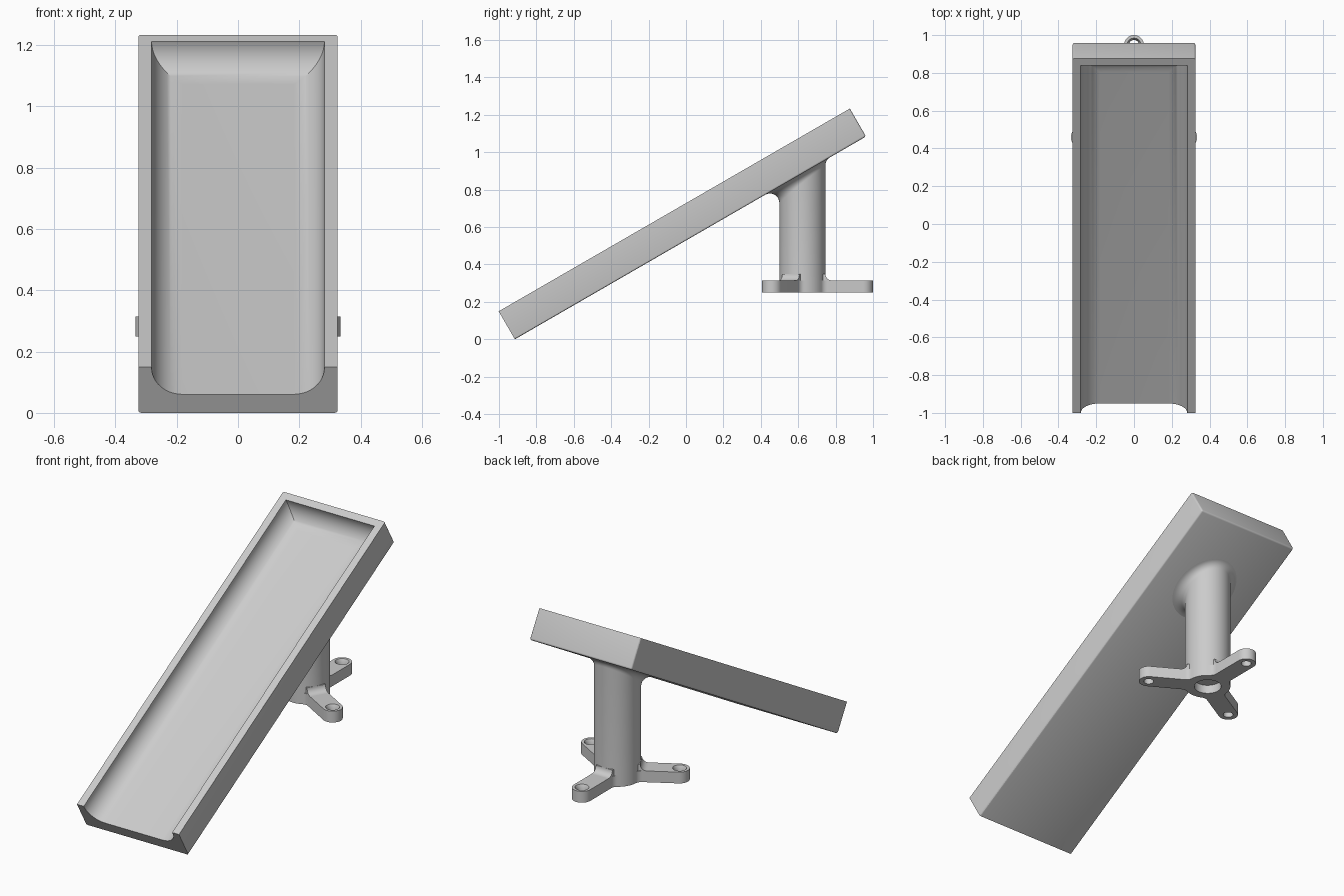
import bpy, bmesh, math
from math import sin, cos, pi, radians
from mathutils import Vector, Matrix

if "Cube" in bpy.data.objects:
    bpy.data.objects.remove(bpy.data.objects["Cube"], do_unlink=True)

grey = bpy.data.materials.new("plain grey")
grey.use_nodes = True
COLOUR = (0.6, 0.6, 0.6, 1)
grey.diffuse_color = COLOUR
grey.node_tree.nodes["Principled BSDF"].inputs["Base Color"].default_value = COLOUR


def loft(name, loops, caps=True, bevel=None):
    """Skin a stack of equal-length loops; optionally bevel edges picked by a rule."""
    bm = bmesh.new()
    rows = [[bm.verts.new(p) for p in loop] for loop in loops]
    n = len(rows[0])
    for a, b in zip(rows, rows[1:]):
        for i in range(n):
            j = (i + 1) % n
            bm.faces.new((a[i], a[j], b[j], b[i]))
    if caps:
        bm.faces.new(rows[0][::-1])
        bm.faces.new(rows[-1])
    bmesh.ops.recalc_face_normals(bm, faces=bm.faces)
    if bevel:
        size, rule = bevel
        bmesh.ops.bevel(bm, geom=[e for e in bm.edges if rule(e)], offset=size,
                        segments=3, profile=0.5, affect='EDGES')
    mesh = bpy.data.meshes.new(name)
    bm.to_mesh(mesh)
    bm.free()
    mesh.materials.append(grey)
    ob = bpy.data.objects.new(name, mesh)
    bpy.context.collection.objects.link(ob)
    return ob


def activate(ob):
    bpy.ops.object.select_all(action='DESELECT')
    ob.select_set(True)
    bpy.context.view_layer.objects.active = ob


def cut(ob, cutter):
    cutter.hide_render = True
    mod = ob.modifiers.new("cut", 'BOOLEAN')
    mod.operation, mod.solver, mod.object = 'DIFFERENCE', 'EXACT', cutter
    activate(ob)
    bpy.ops.object.modifier_apply(modifier=mod.name)
    bpy.data.objects.remove(cutter, do_unlink=True)


def smooth(ob):
    activate(ob)
    bpy.ops.object.shade_smooth_by_angle(angle=radians(30))


def rect(half, y0, y1, z):
    return [(-half, y0, z), (half, y0, z), (half, y1, z), (-half, y1, z)]


def ring(centre, r, z, n=32):
    return [(centre[0] + r * cos(2 * pi * i / n), centre[1] + r * sin(2 * pi * i / n), z)
            for i in range(n)]


# Tray: long shallow box, open at the low front end, coved on three sides
TILT, LENGTH, DEPTH, HALF = radians(30), 2.168, 0.173, 0.325
FRONT = -0.915


def rounded_edge(e):
    """Underside and rear corner edges, leaving the front end sharp."""
    return (min(v.co.z for v in e.verts) < 0.001
            and max(v.co.y for v in e.verts) > 0.001)


tray = loft("tray", [rect(HALF, 0, LENGTH, 0), rect(HALF, 0, LENGTH, DEPTH)],
            bevel=(0.01, rounded_edge))
COVE, WALL = 0.1, 0.043
loops = [rect(HALF - WALL, -0.2, LENGTH - WALL, DEPTH + 0.1)]
for i in range(13):
    a = pi / 2 * i / 12
    inset = WALL + COVE * (1 - cos(a))
    loops.append(rect(HALF - inset, -0.2, LENGTH - inset, 0.17 - COVE * sin(a)))
cut(tray, loft("tray_cavity", loops))
tray.data.transform(Matrix.Translation((0, FRONT, 0)) @ Matrix.Rotation(TILT, 4, 'X'))
smooth(tray)

# Post: upright column flaring into the sloping underside of the tray
HUB, RADIUS, FOOT, TOP, FLARE = 0.622, 0.123, 0.25, 0.315, 0.05
SEGS, STEPS = 64, 8
columns = []
for i in range(SEGS):
    a = 2 * pi * i / SEGS
    out = Vector((cos(a), sin(a), 0))
    base = Vector((0, HUB, 0)) + out * RADIUS
    base.z = (base.y - FRONT) * math.tan(TILT)
    slope = math.atan(math.tan(TILT) * sin(a))
    down = Vector((0, 0, -1))
    along = out * cos(slope) - down * sin(slope)
    half = (pi / 2 + slope) / 2
    centre = base + (down + along).normalized() * FLARE / sin(half)
    start = (base + down * FLARE / math.tan(half) - centre).normalized()
    end = (base + along * FLARE / math.tan(half) - centre).normalized()
    column = [Vector((base.x, base.y, TOP))]
    for k in range(STEPS + 1):
        column.append(centre + start.slerp(end, k / STEPS) * FLARE)
    column.append(column[-1] + Vector((0, 0, 0.01)))
    columns.append(column)
smooth(loft("post", list(zip(*columns)), caps=False))

# Foot: hub with three filleted arms and rounded ends
ARM, REACH, FILLET = 0.053, 0.325, 0.04
fx = math.sqrt((RADIUS + FILLET) ** 2 - (ARM + FILLET) ** 2)
fy = ARM + FILLET
touch = math.atan2(fy, fx)


def arc(cx, cy, r, a0, a1, n):
    return [Vector((cx + r * cos(a0 + (a1 - a0) * k / n),
                    cy + r * sin(a0 + (a1 - a0) * k / n), 0)) for k in range(n + 1)]


one_arm = (arc(fx, -fy, FILLET, pi - touch, pi / 2, 6)
           + arc(REACH, 0, ARM, -pi / 2, pi / 2, 16)
           + arc(fx, fy, FILLET, -pi / 2, touch - pi, 6)
           + arc(0, 0, RADIUS, touch, 2 * pi / 3 - touch, 8)[1:-1])
turns = [Matrix.Translation((0, HUB, 0)) @ Matrix.Rotation(pi / 2 + k * 2 * pi / 3, 4, 'Z')
         for k in range(3)]
outline = [t @ p for t in turns for p in one_arm]
foot = loft("foot", [[(p.x, p.y, z) for p in outline] for z in (FOOT, TOP)])

# Blind socket under the hub, countersunk screw holes in the arm ends
cut(foot, loft("socket", [ring((0, HUB), 0.073, z, 48) for z in (FOOT - 0.1, FOOT + 0.05)]))
for t in turns:
    c = t @ Vector((REACH, 0, 0))
    steps = ((0.027, FOOT - 0.05), (0.027, TOP - 0.02), (0.037, TOP), (0.037, TOP + 0.05))
    cut(foot, loft("screw_hole", [ring(c, r, z) for r, z in steps]))
smooth(foot)

# Coved webs easing each arm into the post
WEB = 0.035
profile = [Vector((0.1, 0, TOP)), Vector((RADIUS + WEB, 0, TOP))]
for k in range(1, 9):
    a = -pi / 2 - pi / 2 * k / 8
    profile.append(Vector((RADIUS + WEB * (1 + cos(a)), 0, TOP + WEB * (1 + sin(a)))))
profile.append(Vector((0.1, 0, TOP + WEB)))
for k, t in enumerate(turns):
    sides = [[t @ (p + Vector((0, s * ARM, 0))) for p in profile] for s in (-1, 1)]
    smooth(loft("arm_web_%d" % (k + 1), sides))
